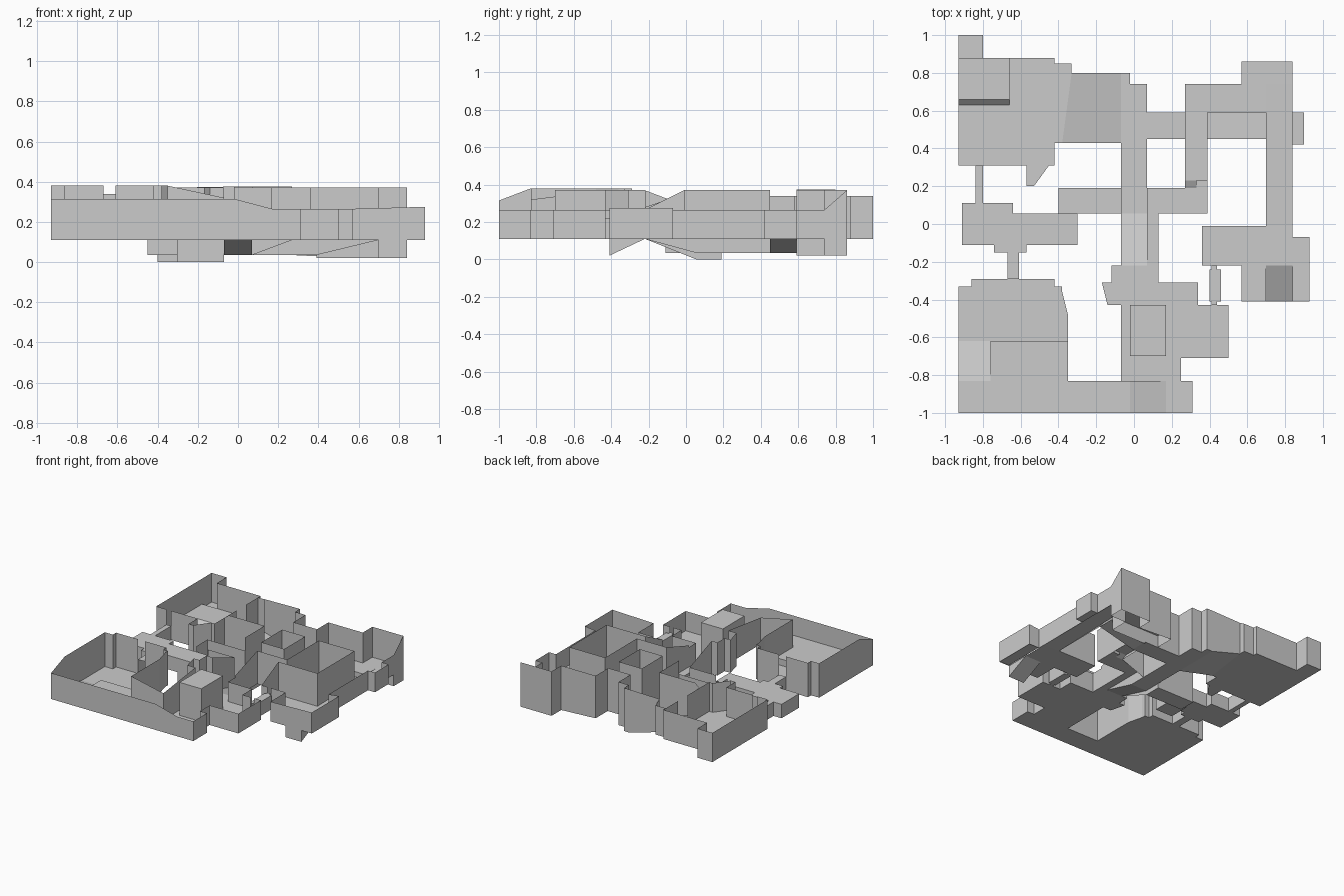
import bpy


def make(name, verts, faces):
    mesh = bpy.data.meshes.new(name)
    mesh.from_pydata(verts, [], faces)
    mesh.update()
    ob = bpy.data.objects.new(name, mesh)
    bpy.context.collection.objects.link(ob)
    return ob


def patch(name, x0, x1, y0, y1, z):
    """Rectangular floor; z is a level or the four corner heights (anticlockwise)."""
    z = z if isinstance(z, tuple) else (z,) * 4
    xy = ((x0, y0), (x1, y0), (x1, y1), (x0, y1))
    make(name, [(x, y, h) for (x, y), h in zip(xy, z)], [(0, 1, 2, 3)])


def wall(name, base, top, pts):
    """Upright sheet along a path; a point may carry its own top and base."""
    v = []
    for p in pts:
        t = p[2] if len(p) > 2 else top
        b = p[3] if len(p) > 3 else base
        v += [(p[0], p[1], b), (p[0], p[1], t)]
    make(name, v, [(i, i + 2, i + 3, i + 1) for i in range(0, len(v) - 2, 2)])


def floor(name, z, pts):
    make(name, [(p[0], p[1], z) for p in pts], [tuple(range(len(pts)))])


# South-west yard: lower floor, raised terrace and ramps
floor("yard_floor", .11, [(-.93, -.62), (-.35, -.62), (-.35, -.48), (-.38, -.36), (-.38, -.33),
      (-.42, -.33), (-.42, -.29), (-.86, -.29), (-.86, -.33), (-.93, -.33)])
patch("yard_ramp", -.93, -.76, -.83, -.62, (.16, .16, .11, .11))
patch("terrace", -.76, -.35, -.83, -.62, .16)
patch("terrace_south", -.93, -.02, -1, -.83, .16)
patch("terrace_ramp", -.02, .17, -1, -.83, (.16, .11, .11, .16))
patch("terrace_end", .17, .31, -1, -.83, .11)
patch("yard_base", -.93, .31, -1, -.83, .11)
patch("terrace_base", -.93, -.35, -.83, -.62, .11)
wall("terrace_step", .11, .16, [(-.76, -.83), (-.76, -.62), (-.35, -.62)])
wall("terrace_edge", .11, .16, [(-.07, -.83), (-.02, -.83), (.17, -.83, .11)])
wall("yard_wall", .11, .38, [(-.67, -.29), (-.86, -.29), (-.86, -.33), (-.93, -.33), (-.93, -.83),
     (-.93, -1, .315), (-.02, -1, .315), (.17, -1, .265), (.31, -1, .265),
     (.31, -.83, .265), (.25, -.83, .265)])
wall("yard_east_wall", .11, .38, [(-.61, -.29), (-.42, -.29), (-.42, -.33), (-.38, -.33),
     (-.38, -.36), (-.35, -.48), (-.35, -.83), (-.07, -.83, .32)])

# South middle court around a solid block
patch("court_south", -.07, .25, -.83, -.71, .11)
patch("court_floor", -.07, .50, -.71, -.43, .11)
floor("court_north", .11, [(-.14, -.43), (.34, -.43), (.34, -.31), (.13, -.31), (.13, -.22),
      (-.12, -.22), (-.12, -.31), (-.17, -.31)])
wall("court_west_wall", .11, .37, [(-.07, -.83, .32), (-.07, -.43), (-.14, -.43), (-.17, -.31),
     (-.12, -.31), (-.12, -.22), (-.07, -.22)])
wall("court_east_wall", .11, .265, [(.25, -.83), (.25, -.71), (.50, -.71), (.50, -.43), (.44, -.43)])
wall("court_north_wall", .11, .265, [(.41, -.43), (.34, -.43), (.34, -.31), (.27, -.31),
     (.17, -.31), (.13, -.31), (.13, -.22)])
block = [(-.02, -.70), (.17, -.70), (.17, -.43), (-.02, -.43)]
wall("block_walls", .11, .37, block + block[:1])
floor("block_roof", .37, block)


# Covered passages: floor, roof and side walls with open mouths
def passage(name, z, roof, pts, open_edges=()):
    n = len(pts)
    v = [(x, y, z) for x, y in pts] + [(x, y, roof) for x, y in pts]
    f = [tuple(range(n)), tuple(range(n, 2 * n))]
    f += [(i, (i + 1) % n, (i + 1) % n + n, i + n) for i in range(n) if i not in open_edges]
    make(name, v, f)


passage("tunnel_west", .11, .22, [(-.45, -.11), (-.45, .055), (-.64, .055), (-.64, .11), (-.80, .11),
        (-.80, .31), (-.84, .31), (-.84, .11), (-.91, .11), (-.91, -.11), (-.74, -.11), (-.74, -.15),
        (-.67, -.15), (-.67, -.29), (-.61, -.29), (-.61, -.15), (-.57, -.15), (-.57, -.11)], (0, 5, 13))
passage("tunnel_drop", .035, .22, [(-.45, -.11), (-.30, -.11), (-.30, .055), (-.40, .055), (-.45, .055)], (2, 4))
wall("tunnel_step", .035, .11, [(-.45, -.11), (-.45, .055)])
passage("gate_passage", .11, .22, [(.41, -.43), (.44, -.43), (.44, -.41), (.46, -.41), (.46, -.24),
        (.44, -.24), (.44, -.22), (.41, -.22), (.41, -.24), (.40, -.24), (.40, -.41), (.41, -.41)], (0, 6))

# Middle lane sloping north, with a raised ledge on its east side
patch("lane_ramp", -.07, .07, -.22, .055, (.11, .11, .035, .035))
patch("lane_floor", -.07, .07, .055, .74, .035)
patch("lane_west_floor", -.40, -.07, .055, .19, 0)
wall("lane_west_step", 0, .035, [(-.07, .055), (-.07, .19)])
patch("ledge_south", .07, .13, -.22, .055, .11)
patch("ledge_north", .07, .39, .055, .19, .11)
wall("ledge_face", .035, .11, [(.07, -.22, .11, .11), (.07, .055), (.07, .19)])
wall("ledge_east_wall", .11, .37, [(.13, -.22, .28), (.13, .055), (.39, .055), (.39, .19)])
wall("lane_south_wall", 0, .265, [(-.07, -.22, .37, .11), (-.07, .055, .265, 0), (-.30, .055)])
wall("lane_west_wall", 0, .265, [(-.40, .055), (-.40, .19), (-.07, .19), (-.07, .19, .37, .035),
     (-.07, .43, .37, .035)])
wall("lane_east_wall", .035, .37, [(.27, .19, .37, .11), (.07, .19), (.07, .45), (.27, .45)])

# North-west compound with raised corner
patch("compound_floor", -.93, -.42, .31, .88, .11)
patch("compound_annex", -.93, -.80, .88, 1, .11)
patch("compound_stage", -.93, -.66, .66, .88, .14)
patch("stage_slope", -.93, -.66, .63, .66, (.11, .11, .14, .14))
wall("stage_side", .11, .14, [(-.66, .63, .11), (-.66, .66), (-.66, .88)])
floor("compound_nook", .11, [(-.57, .31), (-.57, .20), (-.53, .20), (-.45, .31)])
wall("compound_wall", .11, .34, [(-.80, .31), (-.57, .31), (-.57, .20), (-.53, .20), (-.45, .31),
     (-.42, .31), (-.42, .43)])
wall("compound_outer_wall", .11, .34, [(-.84, .31), (-.93, .31), (-.93, 1), (-.80, 1), (-.80, .88),
     (-.42, .88), (-.42, .85), (-.33, .85), (-.33, .80, .37)])
wall("compound_inner_wall", .11, .34, [(-.42, .70), (-.42, .85)])
wall("compound_inner_wall_south", .11, .34, [(-.42, .43), (-.42, .58)])

# Slope from the compound down to the north hall
floor("slope_head", .11, [(-.42, .43), (-.38, .43), (-.33, .80), (-.33, .85), (-.42, .85)])
make("slope", [(-.38, .43, .11), (-.07, .43, .035), (-.07, .80, .035), (-.33, .80, .11)], [(0, 1, 2, 3)])
patch("slope_foot", -.07, -.02, .74, .80, .035)
wall("slope_south_wall", .11, .37, [(-.42, .43, .34), (-.38, .43), (-.07, .43, .37, .035)])
wall("hall_north_wall", .035, .375, [(-.33, .80, .37, .11), (-.07, .80), (-.02, .80), (-.02, .74),
     (.07, .74), (.07, .59), (.27, .59)])

# North hall corridor running under the bridge and up to the east road
patch("hall_floor", .07, .39, .45, .59, .035)
patch("hall_ramp", .39, .70, .45, .59, (.035, .11, .11, .035))
wall("hall_south_wall", .035, .37, [(.39, .45), (.70, .45, .37, .11)])
wall("hall_under_walls", .035, .13, [(.27, .45), (.39, .45)])

# Bridge from the ledge to the north-east site
patch("bridge_steps", .27, .33, .19, .23, (.11, .11, .13, .13))
patch("bridge_landing", .33, .39, .19, .23, .11)
wall("bridge_riser", .11, .13, [(.33, .19, .11), (.33, .23), (.39, .23)])
patch("bridge_deck", .27, .39, .23, .59, .13)
wall("bridge_west_wall", .11, .37, [(.27, .19), (.27, .45)])
wall("bridge_east_wall", .11, .37, [(.39, .19), (.39, .45)])

# North-east site
patch("site_floor", .27, .70, .59, .74, .13)
patch("site_north_floor", .57, .84, .74, .86, .13)
wall("site_wall", .02, .37, [(.27, .59, .37, .035), (.27, .74, .37, .035), (.57, .74), (.57, .86),
     (.84, .86), (.84, .74, .265)])
wall("site_retaining_wall", .02, .13, [(.27, .59, .13, .035), (.39, .59, .13, .035), (.39, .59),
     (.70, .59), (.70, .74), (.84, .74)])

# East road and its southern yard with a sunken pit
patch("road_ramp", .70, .84, -.01, .74, (.11, .11, .13, .13))
patch("road_bay", .84, .90, .42, .59, .11)
patch("road_south", .36, .84, -.22, -.01, .11)
patch("road_corner", .84, .93, -.41, -.07, .115)
patch("pit_side", .57, .70, -.41, -.22, .11)
patch("pit_ramp", .70, .84, -.41, -.22, (.02, .02, .11, .11))
for x in (.70, .84):
    wall("pit_cheek", .02, .11, [(x, -.41), (x, -.22, .11, .11)])
wall("pit_front", .02, .11, [(.70, -.41), (.84, -.41)])
wall("road_west_wall", .11, .37, [(.41, -.22, .265), (.36, -.22, .265), (.36, -.01), (.70, -.01), (.70, .45)])
wall("road_east_wall", .11, .265, [(.44, -.22), (.57, -.22), (.57, -.41), (.93, -.41, .275),
     (.93, -.07, .275), (.84, -.07), (.84, .42), (.90, .42), (.90, .59), (.84, .59), (.84, .74)])
